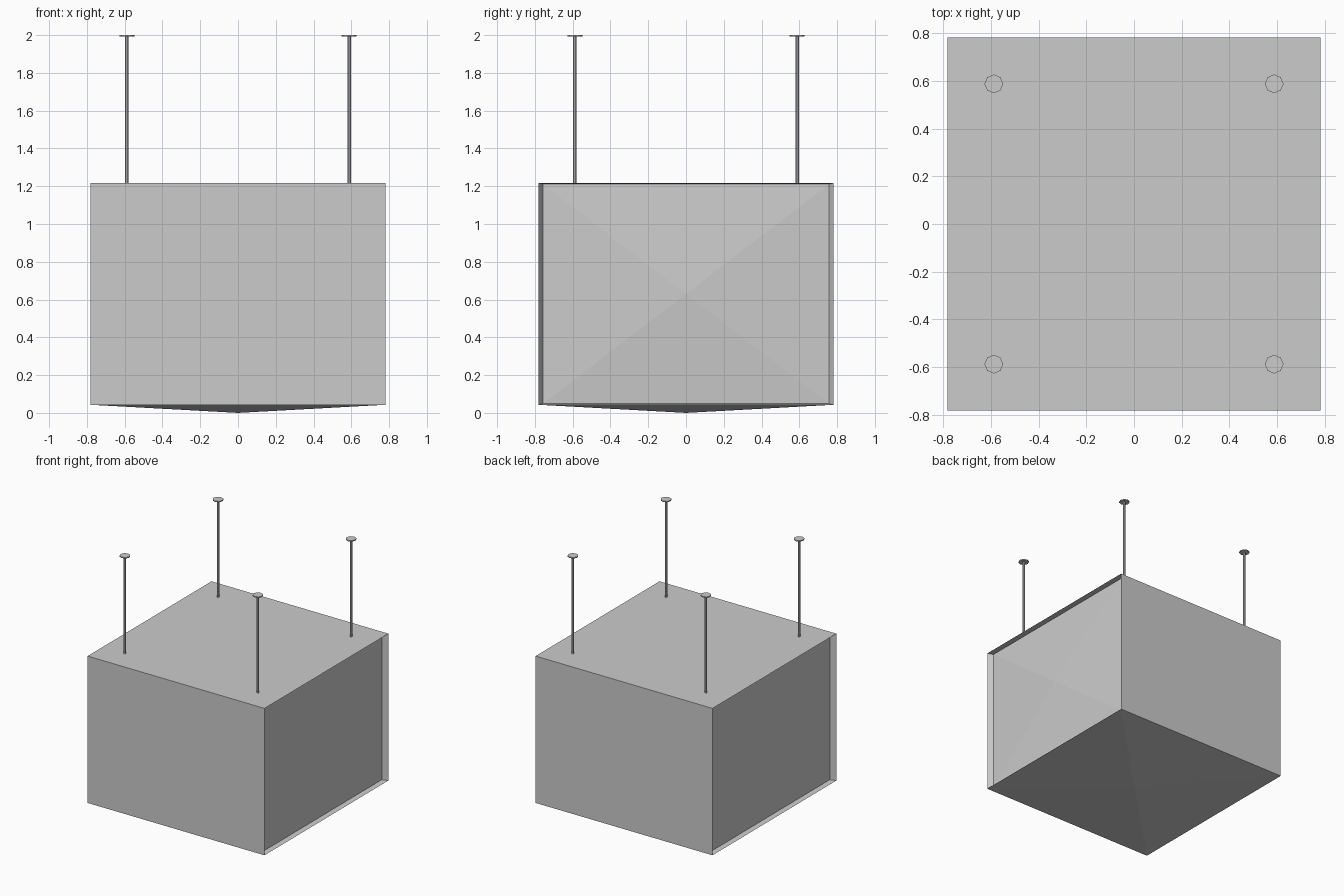
import bpy, bmesh
from math import radians
from mathutils import Vector, Matrix

if "Cube" in bpy.data.objects:
    bpy.data.objects.remove(bpy.data.objects["Cube"])

HALF, BOTTOM, TOP = 0.782, 0.043, 1.217
MID = (BOTTOM + TOP) / 2


def finish(bm, name):
    mesh = bpy.data.meshes.new(name)
    bm.to_mesh(mesh)
    bm.free()
    obj = bpy.data.objects.new(name, mesh)
    bpy.context.collection.objects.link(obj)
    return obj


def cylinder(name, radius, x, y, z0, z1, sides=8):
    bm = bmesh.new()
    bmesh.ops.create_cone(bm, cap_ends=True, segments=sides, radius1=radius,
                          radius2=radius, depth=z1 - z0,
                          matrix=Matrix.Translation((x, y, (z0 + z1) / 2)))
    return finish(bm, name)


# Hanging box
bm = bmesh.new()
bmesh.ops.create_cube(bm, size=1)
for v in bm.verts:
    v.co = Vector((v.co.x * 2 * HALF, v.co.y * 2 * HALF,
                   MID + v.co.z * (TOP - BOTTOM)))
bm.normal_update()
sides = [f for f in bm.faces if abs(f.normal.x) > 0.9]
base = [f for f in bm.faces if f.normal.z < -0.9]

# Recessed left and right screens, each slightly domed to a centre point
for f in sides:
    sign = 1 if f.normal.x > 0 else -1
    bmesh.ops.inset_individual(bm, faces=[f], thickness=0.02)
    for v in f.verts:
        v.co.x = sign * (HALF - 0.04)
        v.co.y = 0.757 if v.co.y > 0 else -0.757
        v.co.z = TOP - 0.006 if v.co.z > MID else BOTTOM + 0.006
    tip = bmesh.ops.poke(bm, faces=[f])["verts"][0]
    tip.co = Vector((sign * (HALF - 0.003), 0, MID))

# Shallow pyramid underside
tip = bmesh.ops.poke(bm, faces=base)["verts"][0]
tip.co = Vector((0, 0, 0))
bmesh.ops.recalc_face_normals(bm, faces=bm.faces)
finish(bm, "hanging_box")

# Four suspension rods with ceiling plates
for x, xn in ((-0.588, "left"), (0.588, "right")):
    for y, yn in ((-0.588, "front"), (0.588, "back")):
        cylinder(f"rod_{yn}_{xn}", 0.009, x, y, TOP - 0.005, 1.999)
        cylinder(f"ceiling_plate_{yn}_{xn}", 0.039, x, y, 1.992, 2.0)
